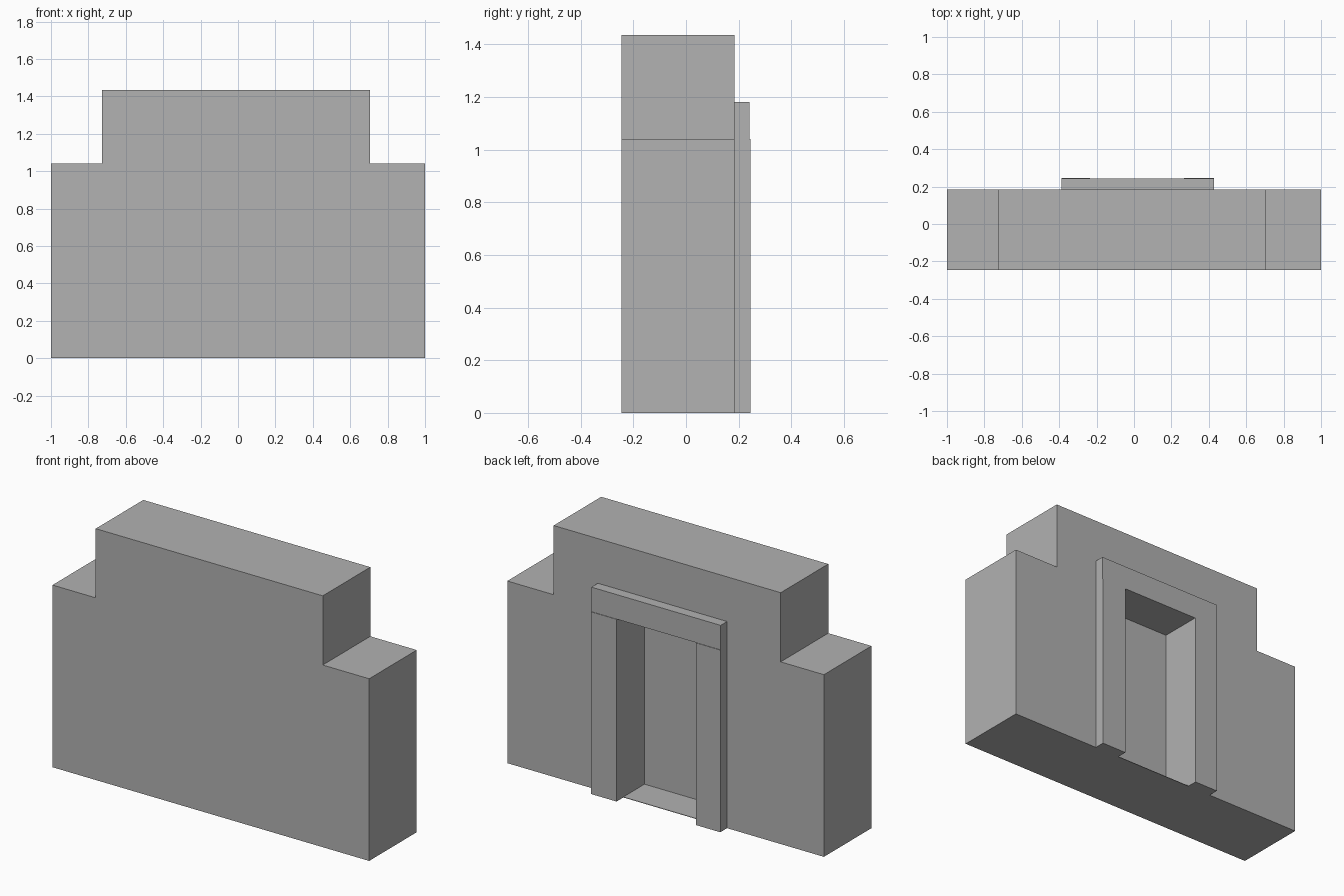
import bpy
import bmesh
from mathutils import Vector

cube = bpy.data.objects.get("Cube")
if cube:
    bpy.data.objects.remove(cube, do_unlink=True)

stone = bpy.data.materials.new("plain_grey")
stone.use_nodes = True
grey = (0.445, 0.445, 0.445, 1)
stone.diffuse_color = grey
stone.node_tree.nodes["Principled BSDF"].inputs["Base Color"].default_value = grey


def extrude_profile(name, outline, y_front, y_back):
    """Extrude an x-z outline along y into a closed flat-faced solid."""
    bm = bmesh.new()
    face = bm.faces.new([bm.verts.new((x, y_front, z)) for x, z in outline])
    result = bmesh.ops.extrude_face_region(bm, geom=[face])
    moved = [v for v in result["geom"] if isinstance(v, bmesh.types.BMVert)]
    bmesh.ops.translate(bm, verts=moved, vec=Vector((0, y_back - y_front, 0)))
    bmesh.ops.recalc_face_normals(bm, faces=bm.faces)
    mesh = bpy.data.meshes.new(name)
    bm.to_mesh(mesh)
    bm.free()
    obj = bpy.data.objects.new(name, mesh)
    obj.data.materials.append(stone)
    bpy.context.collection.objects.link(obj)
    return obj


def block(name, x0, x1, y0, y1, z0, z1):
    return extrude_profile(name, [(x0, z0), (x1, z0), (x1, z1), (x0, z1)], y0, y1)


FRONT, BACK, NICHE = -0.245, 0.184, -0.007
OUT_R, IN_R, IN_L, OUT_L = -0.388, -0.235, 0.267, 0.428
SHOULDER, TOP, LINTEL_TOP = 1.04, 1.435, 1.18

# Wall with stepped shoulders
wall = extrude_profile("stepped_wall", [
    (-1, 0), (1, 0), (1, SHOULDER), (0.707, SHOULDER),
    (0.707, TOP), (-0.727, TOP), (-0.727, SHOULDER), (-1, SHOULDER)], FRONT, BACK)

# Doorway recess in the back, leaving a thin floor
cutter = block("doorway_cutter", IN_R, IN_L, NICHE, BACK + 0.2, 0.003, SHOULDER)
cutter.hide_render = True
cut = wall.modifiers.new("doorway", "BOOLEAN")
cut.operation = "DIFFERENCE"
cut.solver = "EXACT"
cut.object = cutter
bpy.context.view_layer.objects.active = wall
bpy.ops.object.modifier_apply(modifier=cut.name)
bpy.data.objects.remove(cutter, do_unlink=True)

# Door surround
block("right_door_post", OUT_R, IN_R, BACK, 0.245, 0, SHOULDER)
block("left_door_post", IN_L, OUT_L, BACK, 0.245, 0, SHOULDER)
block("door_lintel", OUT_R, OUT_L, BACK, 0.242, SHOULDER, LINTEL_TOP)
